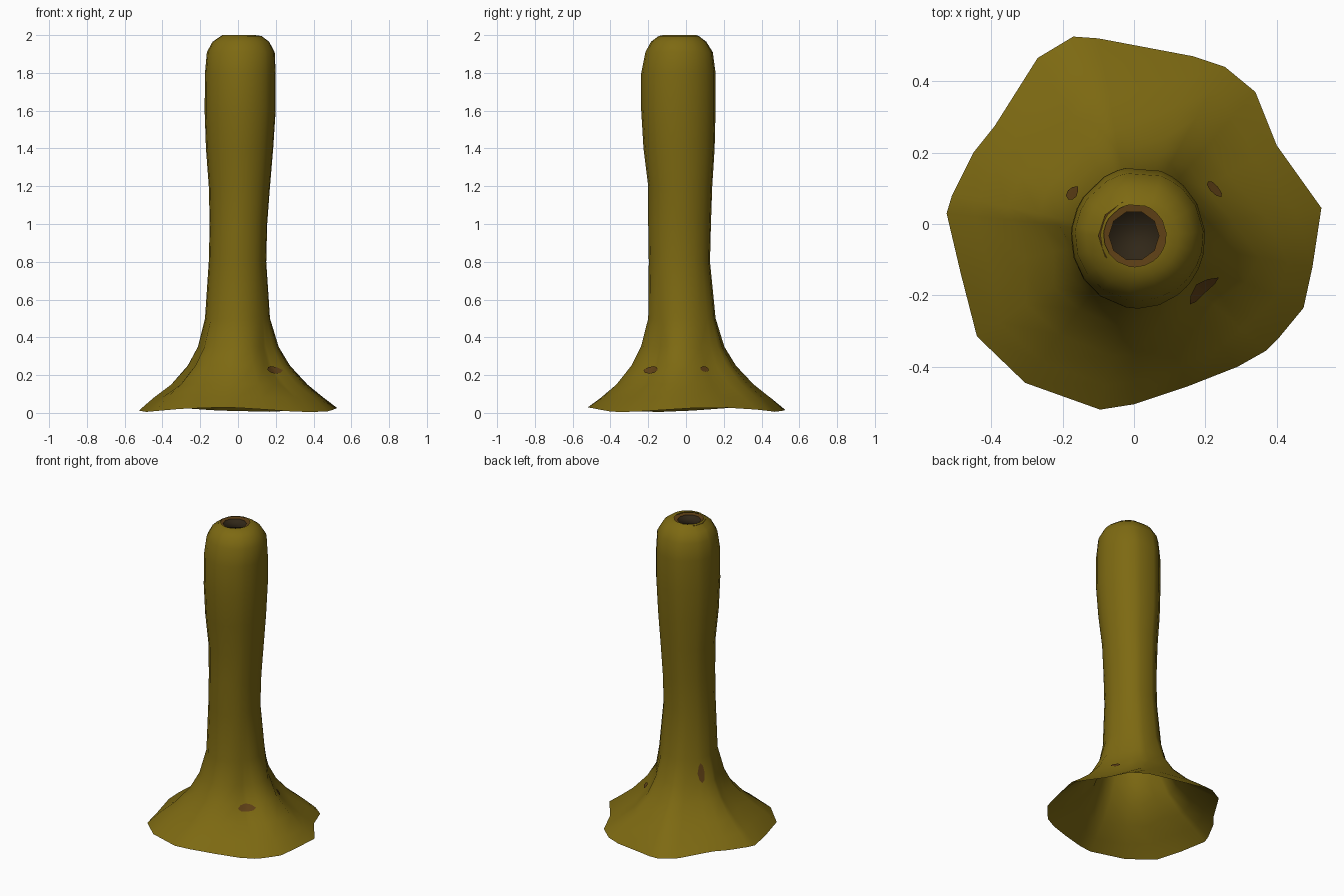
import bpy, bmesh, math
from mathutils import Vector

if "Cube" in bpy.data.objects:
    bpy.data.objects.remove(bpy.data.objects["Cube"])

def material(name, col):
    m = bpy.data.materials.new(name)
    m.diffuse_color = (*col, 1)
    m.use_nodes = True
    m.node_tree.nodes["Principled BSDF"].inputs["Base Color"].default_value = m.diffuse_color
    return m

MOSS = material("olive moss", (0.205, 0.142, 0.006))
BARK = material("brown bark", (0.115, 0.052, 0.008))
DARK = material("dark hollow", (0.030, 0.020, 0.009))

# Outline of the flared foot, counter-clockwise from +x
FOOT = [(.525, .045), (.40, .22), (.34, .37), (.255, .44), (.165, .47), (-.10, .52),
        (-.17, .525), (-.27, .465), (-.39, .275), (-.45, .2), (-.51, .08), (-.525, .03),
        (-.485, -.14), (-.44, -.315), (-.305, -.445), (-.095, -.52), (0, -.505),
        (.15, -.455), (.29, -.4), (.37, -.355), (.405, -.32), (.475, -.235), (.5, -.12)]
ANG = [math.atan2(y, x) for x, y in FOOT]
N = len(FOOT)

# Skirt: height, blend from stem to foot outline, groove depth
SKIRT = [(.02, 1, 0), (.08, .8, .05), (.15, .56, .13), (.25, .3, .17), (.35, .13, .12)]
# Stem: height, x min, x max, y min, y max
STEM = [(.5, -.175, .17, -.2, .16), (.8, -.155, .15, -.197, .13), (1.0, -.15, .155, -.2, .135),
        (1.2, -.155, .17, -.2, .142), (1.4, -.17, .187, -.225, .155), (1.6, -.177, .2, -.237, .16),
        (1.8, -.175, .2, -.237, .16), (1.91, -.165, .195, -.215, .145),
        (1.965, -.135, .165, -.185, .11), (1.995, -.09, .125, -.145, .07),
        (2.0, -.085, .09, -.12, .055)]
GROOVES = [(-42, 1.1), (40, 1.1), (130, .6), (193, .9), (245, .4)]   # angle, strength

def ellipse(s, a, inset=0):
    z, x0, x1, y0, y1 = s
    return Vector(((x0+x1)/2 + ((x1-x0)/2-inset)*math.cos(a),
                   (y0+y1)/2 + ((y1-y0)/2-inset)*math.sin(a), z))

def groove(a):
    t = 0
    for deg, k in GROOVES:
        d = (math.degrees(a) - deg + 180) % 360 - 180
        t += k * math.exp(-(d/17)**2)
    return t

def skirt_ring(z, t, depth):
    ring = []
    for (x, y), a in zip(FOOT, ANG):
        p = ellipse(STEM[0], a).lerp(Vector((x, y, 0)), t) * (1 - depth*groove(a))
        p.z = z + (.012*math.sin(3*a + .6) - .003 if t == 1 else 0)
        ring.append(p)
    return ring

rings = [skirt_ring(*s) for s in SKIRT] + [[ellipse(s, a) for a in ANG] for s in STEM]

def make(name, loops, mat, cap=False):
    bm = bmesh.new()
    vs = [[bm.verts.new(p) for p in r] for r in loops]
    n = len(loops[0])
    for lo, hi in zip(vs, vs[1:]):
        for i in range(n):
            bm.faces.new((lo[i], lo[(i+1) % n], hi[(i+1) % n], hi[i]))
    if cap:
        bm.faces.new(vs[-1])
    for f in bm.faces:
        f.smooth = True
    me = bpy.data.meshes.new(name)
    bm.to_mesh(me)
    bm.free()
    me.materials.append(mat)
    ob = bpy.data.objects.new(name, me)
    bpy.context.collection.objects.link(ob)
    return ob

# Mossy outer shell, hollow underneath and open at the top
make("mossy_trunk_shell", rings, MOSS)

# Bark lip around the top opening and the dark hollow
def circle(r, z, n=10):
    return [Vector((r*math.cos(i*math.tau/n), -.033 + r*math.sin(i*math.tau/n), z)) for i in range(n)]
make("bark_lip", [circle(.1, 1.993), circle(.07, 1.99)], BARK)
make("hollow_floor", [circle(.072, 1.99), circle(.07, 1.984)], DARK, True)

# Small bark patches showing through the moss (position on shell grid, half size)
def on_shell(u, k):
    i, j = int(u // 1), int(k)
    fu, fk = u - i, k - j
    lo = rings[j][i % N].lerp(rings[j][(i+1) % N], fu)
    hi = rings[j+1][i % N].lerp(rings[j+1][(i+1) % N], fu)
    p = lo.lerp(hi, fk)
    return p + Vector((p.x, p.y, .1)).normalized() * .006

for n, (u, k, du, dk) in enumerate([(19.4, 2.75, 1.3, .2), (8.4, 4.4, .5, .4), (.9, 2.8, .25, .15)]):
    pts = [(math.cos(i*math.tau/8), math.sin(i*math.tau/8)) for i in range(8)]
    make("bark_patch_%d" % n, [[on_shell(u + s*du*c, k + s*dk*d) for c, d in pts]
                               for s in (1, .5, .1)], BARK, True)
